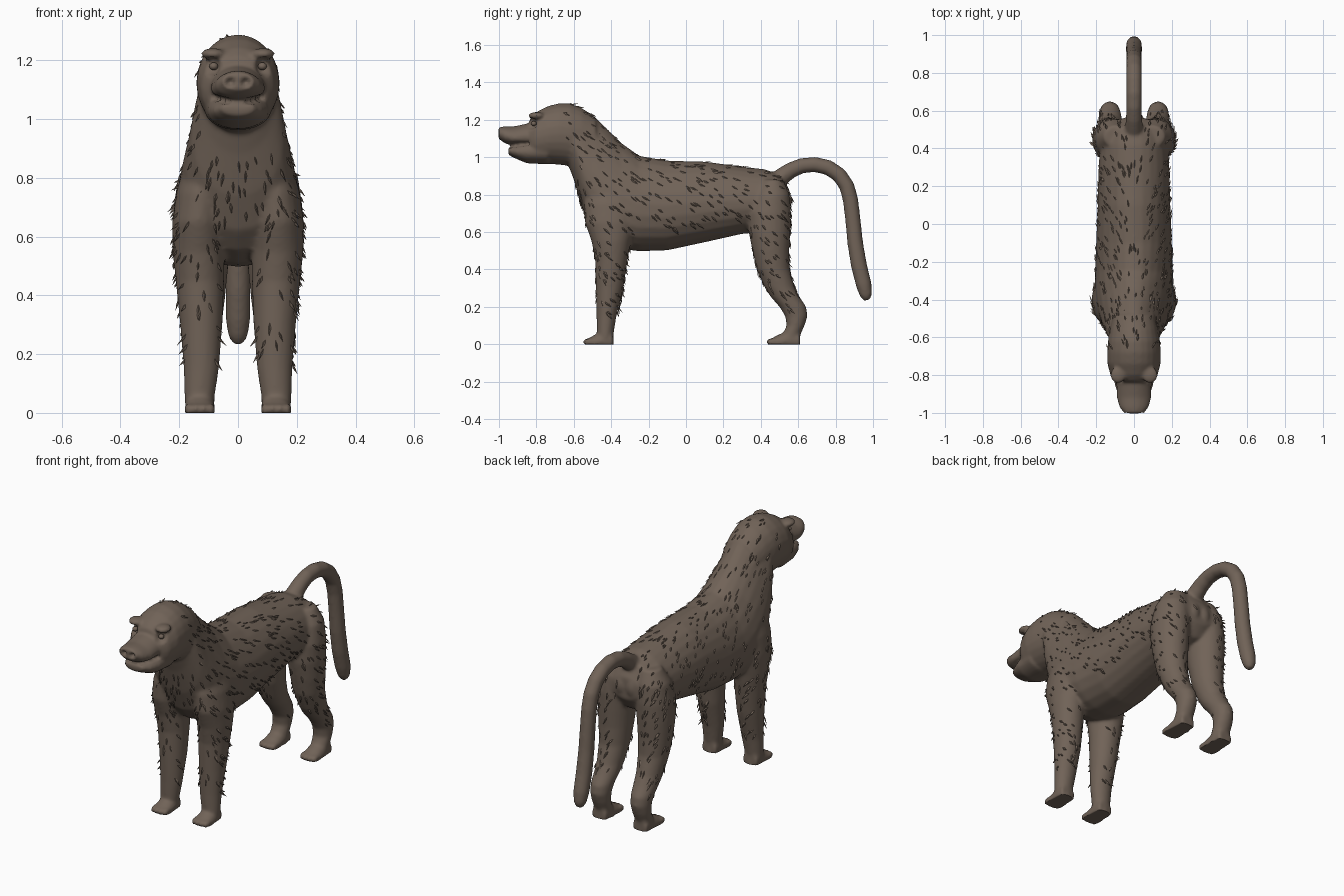
import bpy, bmesh, math, random
from mathutils import Vector, Matrix

if "Cube" in bpy.data.objects:
    bpy.data.objects.remove(bpy.data.objects["Cube"])

random.seed(4)
fur = bpy.data.materials.new("brown fur")
fur.diffuse_color = (0.165, 0.125, 0.097, 1)
fur.use_nodes = True
fur.node_tree.nodes["Principled BSDF"].inputs["Base Color"].default_value = fur.diffuse_color
N = 24
bm = bmesh.new()


def skin(rings):
    """Bridge rings of points into a closed tube."""
    vs = [[bm.verts.new(p) for p in r] for r in rings]
    for a, b in zip(vs, vs[1:]):
        for i in range(N):
            j = (i + 1) % N
            bm.faces.new((a[i], a[j], b[j], b[i]))
    bm.faces.new(vs[0][::-1])
    bm.faces.new(vs[-1])


def ring(fn):
    return [fn(math.cos(2 * math.pi * i / N), math.sin(2 * math.pi * i / N)) for i in range(N)]


def loft_y(secs, x=0):
    """Sections (y, z bottom, z top, half width, narrowing towards the top)."""
    skin([ring(lambda c, s: (x + w * c * (1 - k * s), y, (a + b) / 2 + (b - a) / 2 * s))
          for y, a, b, w, k in secs])


def loft_z(secs, side):
    """Sections (z, y front, y back, x inner, x outer)."""
    skin([ring(lambda c, s: (side * ((p + q) / 2 + (q - p) / 2 * c), (a + b) / 2 + (b - a) / 2 * s, z))
          for z, a, b, p, q in secs])


def ball(loc, r):
    bmesh.ops.create_uvsphere(bm, u_segments=16, v_segments=10, radius=1,
                              matrix=Matrix.Translation(loc) @ Matrix.Diagonal((*r, 1)))


# torso and neck
loft_y([(.555, .70, .82, .09, 0), (.51, .63, .905, .15, 0), (.42, .60, .936, .18, .1),
        (.3, .59, .95, .187, .1), (.1, .545, .977, .192, .1), (-.1, .502, .982, .2, .12),
        (-.25, .497, 1.008, .203, .2), (-.35, .51, 1.08, .2, .3), (-.45, .55, 1.18, .185, .33),
        (-.51, .62, 1.235, .17, .3), (-.56, .74, 1.262, .155, .2), (-.6, .88, 1.27, .135, 0),
        (-.63, .96, 1.2, .1, 0)])
# skull
loft_y([(-.48, .95, 1.21, .11, 0), (-.56, .95, 1.265, .128, 0), (-.62, .953, 1.287, .138, 0),
        (-.68, .96, 1.288, .142, 0), (-.74, .965, 1.273, .141, 0), (-.80, .967, 1.242, .125, 0),
        (-.835, .98, 1.21, .1, 0)])
# upper muzzle and nose
loft_y([(-.76, 1.04, 1.2, .1, 0), (-.85, 1.055, 1.18, .092, .1), (-.92, 1.062, 1.165, .09, .2),
        (-.97, 1.075, 1.165, .077, .1), (-1.003, 1.1, 1.16, .052, 0)])
# lower jaw
loft_y([(-.74, .962, 1.1, .115, 0), (-.85, .967, 1.09, .103, 0), (-.905, .99, 1.068, .085, 0),
        (-.95, 1.012, 1.06, .055, 0)])
# tail
path = [(.46, .85, .05), (.51, .895, .047), (.56, .93, .043), (.62, .955, .041), (.69, .961, .041),
        (.76, .945, .041), (.82, .905, .041), (.86, .845, .041), (.88, .77, .041), (.893, .66, .041),
        (.905, .54, .042), (.925, .42, .043), (.95, .32, .042), (.962, .265, .034), (.967, .235, .018)]
rings = []
for i, (y, z, r) in enumerate(path):
    a, b = path[max(i - 1, 0)], path[min(i + 1, len(path) - 1)]
    t = Vector((0, b[0] - a[0], b[1] - a[1])).normalized()
    n = Vector((0, -t.z, t.y))
    rings.append(ring(lambda c, s: Vector((0, y, z)) + Vector((r * c, 0, 0)) + n * r * s))
skin(rings)

for sd in (1, -1):
    # front leg
    loft_z([(-.01, -.47, -.385, .083, .177), (.05, -.477, -.388, .08, .182), (.15, -.478, -.372, .065, .185),
            (.3, -.482, -.335, .053, .197), (.45, -.486, -.312, .047, .212), (.55, -.505, -.295, .045, .223),
            (.65, -.54, -.27, .045, .224), (.75, -.545, -.26, .04, .211), (.85, -.53, -.27, .04, .182),
            (.93, -.5, -.32, .04, .14)], sd)
    # hind leg
    loft_z([(-.01, .49, .60, .08, .175), (.05, .515, .612, .08, .178), (.1, .538, .634, .077, .18),
            (.15, .53, .65, .073, .182), (.2, .50, .643, .068, .186), (.25, .455, .61, .06, .19),
            (.3, .422, .583, .055, .195), (.4, .378, .555, .043, .206), (.5, .355, .552, .033, .217),
            (.6, .335, .558, .025, .222), (.7, .33, .562, .02, .22), (.8, .36, .555, .02, .205),
            (.88, .41, .52, .03, .16)], sd)
    # feet and toes
    for y0, n in ((0, 'front'), (.98, 'hind')):
        loft_y([(-.37 + y0 + (-.02 if y0 == 0 else 0), -.03, .07, .045, 0), (-.44 + y0, -.03, .07, .05, 0),
                (-.49 + y0, -.03, .05, .052, 0), (-.525 + y0, -.03, .03, .048, 0)], sd * .13)
        for k in range(4):
            ball((sd * (.091 + .026 * k), y0 - .522 + .006 * abs(k - 1.5), .012), (.0135, .034, .021))
    # rump pads, brows, nostril rims
    ball((sd * .035, .522, .765), (.045, .045, .065))
    ball((sd * .085, -.80, 1.222), (.042, .045, .02))
    ball((sd * .028, -.985, 1.128), (.03, .022, .026))

bmesh.ops.recalc_face_normals(bm, faces=bm.faces)


def make(name, mesh_bm):
    me = bpy.data.meshes.new(name)
    mesh_bm.to_mesh(me)
    me.materials.append(fur)
    ob = bpy.data.objects.new(name, me)
    bpy.context.collection.objects.link(ob)
    return ob


# fuse the parts into one soft skin
body = make("body", bm)
bm.free()
m = body.modifiers.new("fuse", 'REMESH')
m.mode, m.voxel_size = 'VOXEL', .009
m = body.modifiers.new("soften", 'SMOOTH')
m.factor, m.iterations = .5, 7
fused = bpy.data.meshes.new_from_object(body.evaluated_get(bpy.context.evaluated_depsgraph_get()))
body.modifiers.clear()
body.data = fused

# press in nostrils, eye sockets and the mouth line; flatten the soles
normals = [v.normal.copy() for v in fused.vertices]
dents = [((s * .027, -1.0, 1.125), .02, .022) for s in (1, -1)]
dents += [((s * .088, -.825, 1.178), .035, .018) for s in (1, -1)]
for v, n in zip(fused.vertices, normals):
    p = v.co.copy()
    for c, r, d in dents:
        f = 1 - (p - Vector(c)).length / r
        if f > 0:
            v.co -= n * d * min(1, f * 1.6)
    if p.y < -.84 and abs(p.x) < .1:
        f = 1 - abs(p.z - 1.058 - 2.2 * p.x ** 2) / .013
        if f > 0:
            v.co -= n * .014 * f
    v.co.z = max(v.co.z, 0)
fused.shade_smooth()

# eyes
bm = bmesh.new()
for sd in (1, -1):
    ball((sd * .083, -.814, 1.18), (.015, .015, .013))
eyes = make("eyes", bm)
eyes.data.shade_smooth()
bm.free()

# fur tufts lying back and down over the coat
bm = bmesh.new()
polys = list(fused.polygons)
count = 0
while count < 750:
    f = random.choice(polys)
    p, n = f.center, f.normal
    if p.y < -.68 or p.y > .58 or p.z < .17 or n.z < -.4 or (p.y < -.6 and p.z < 1.0):
        continue
    if abs(p.x) < .05 and p.y > .45 or (abs(n.x) > .5 and abs(p.x) < .07):
        continue
    d = Vector((random.uniform(-.15, .15), .7, -.6 + random.uniform(-.2, .2)))
    d = (d - n * d.dot(n))
    if d.length < .2:
        d = Vector((0, 0, -1)) - n * -n.z
    d.normalize()
    side = n.cross(d)
    L, W = random.uniform(.035, .07), random.uniform(.004, .007)
    a, l, r, t, tip = [bm.verts.new(q) for q in (
        p - n * .004, p + d * L * .5 + side * W - n * .002, p + d * L * .5 - side * W - n * .002,
        p + d * L * .6 + n * .005, p + d * L + n * .006)]
    for q in ((a, t, l), (a, r, t), (l, t, tip), (t, r, tip), (a, l, r), (l, tip, r)):
        bm.faces.new(q)
    count += 1
bmesh.ops.recalc_face_normals(bm, faces=bm.faces)
make("fur_tufts", bm)
bm.free()
